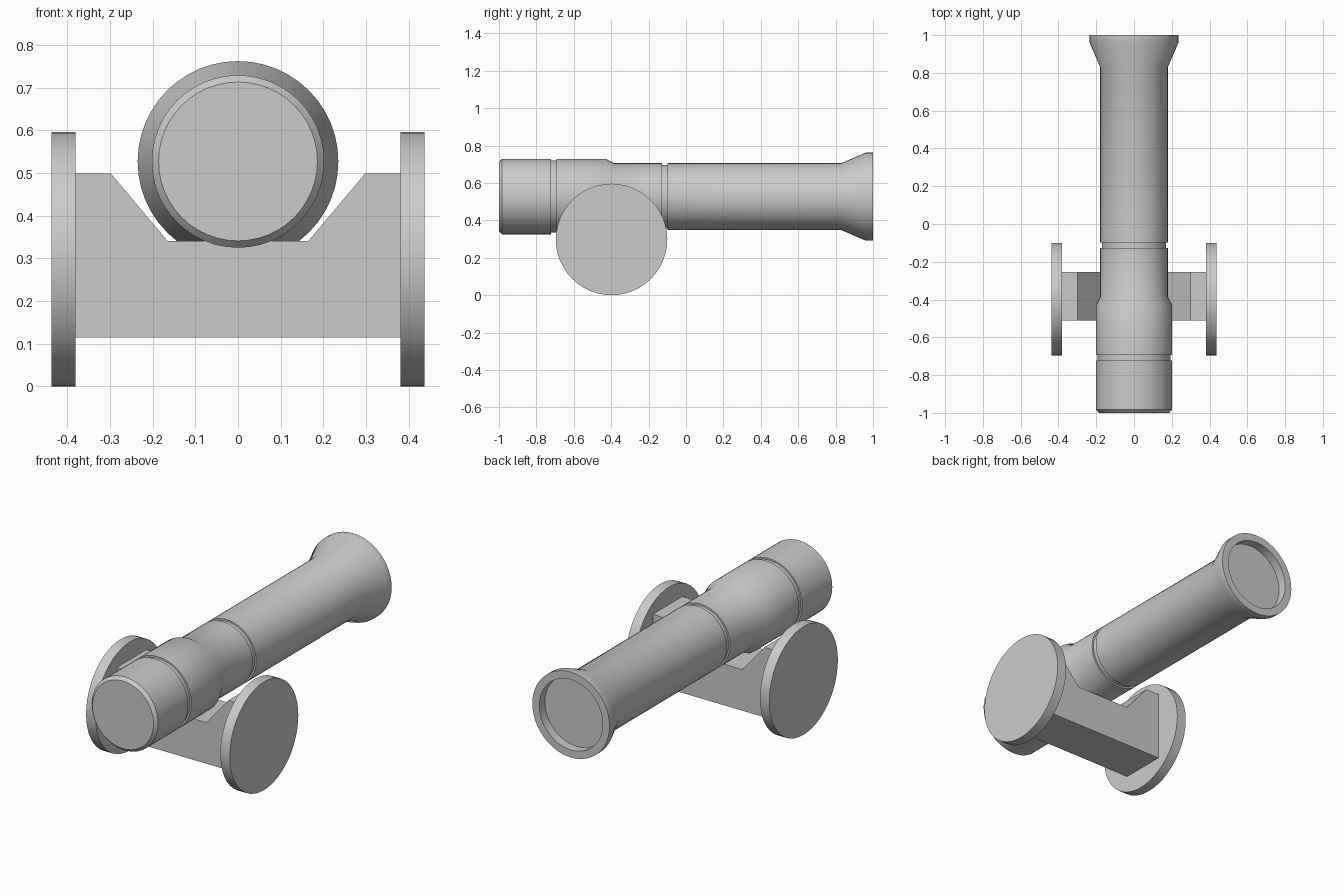
import bpy, bmesh, math

if "Cube" in bpy.data.objects:
    bpy.data.objects.remove(bpy.data.objects["Cube"])

SIDES = 48


def finish(name, bm, smooth=False):
    bmesh.ops.recalc_face_normals(bm, faces=bm.faces)
    mesh = bpy.data.meshes.new(name)
    bm.to_mesh(mesh)
    bm.free()
    obj = bpy.data.objects.new(name, mesh)
    bpy.context.collection.objects.link(obj)
    bpy.ops.object.select_all(action='DESELECT')
    obj.select_set(True)
    bpy.context.view_layer.objects.active = obj
    if smooth:
        bpy.ops.object.shade_smooth_by_angle(angle=math.radians(30))
    return obj


def lathe(name, profile, axis):
    """Revolve (position, radius) pairs about x or y, capping both ends."""
    bm = bmesh.new()
    rings = []
    for t, r in profile:
        ring = []
        for i in range(SIDES):
            a = 2 * math.pi * i / SIDES
            u, w = r * math.sin(a), r * math.cos(a)
            ring.append(bm.verts.new((t, u, w) if axis == 'x' else (u, t, w)))
        rings.append(ring)
    for a, b in zip(rings, rings[1:]):
        for i in range(SIDES):
            j = (i + 1) % SIDES
            bm.faces.new((a[i], a[j], b[j], b[i]))
    bm.faces.new(rings[0])
    bm.faces.new(rings[-1])
    return finish(name, bm, True)


# Barrel: chamfered breech, two band grooves, step, flared and recessed muzzle
barrel = lathe("barrel", [
    (-1.0, .186), (-.983, .202), (-.722, .202), (-.722, .193), (-.693, .193),
    (-.693, .202), (-.43, .202), (-.385, .179), (-.127, .179), (-.127, .170),
    (-.098, .170), (-.098, .179), (.83, .179), (.96, .235), (1.0, .235),
    (1.0, .193), (.95, .193)], 'y')
barrel.location = (0, 0, .527)

# Wheels: solid discs on both sides
for side, label in ((-1, "left"), (1, "right")):
    wheel = lathe(label + "_wheel",
                  [(-.0285, .298), (.0285, .298)], 'x')
    wheel.location = (side * .4085, -.398, .298)

# Carriage block: notched cradle outline extruded along y
half = [(.38, .115), (.38, .499), (.298, .499), (.165, .341)]
outline = half + [(-x, z) for x, z in reversed(half)]
bm = bmesh.new()
face = bm.faces.new([bm.verts.new((x, -.51, z)) for x, z in outline])
ext = bmesh.ops.extrude_face_region(bm, geom=[face], use_keep_orig=True)
moved = [g for g in ext["geom"] if isinstance(g, bmesh.types.BMVert)]
bmesh.ops.translate(bm, verts=moved, vec=(0, .256, 0))
finish("carriage", bm)
